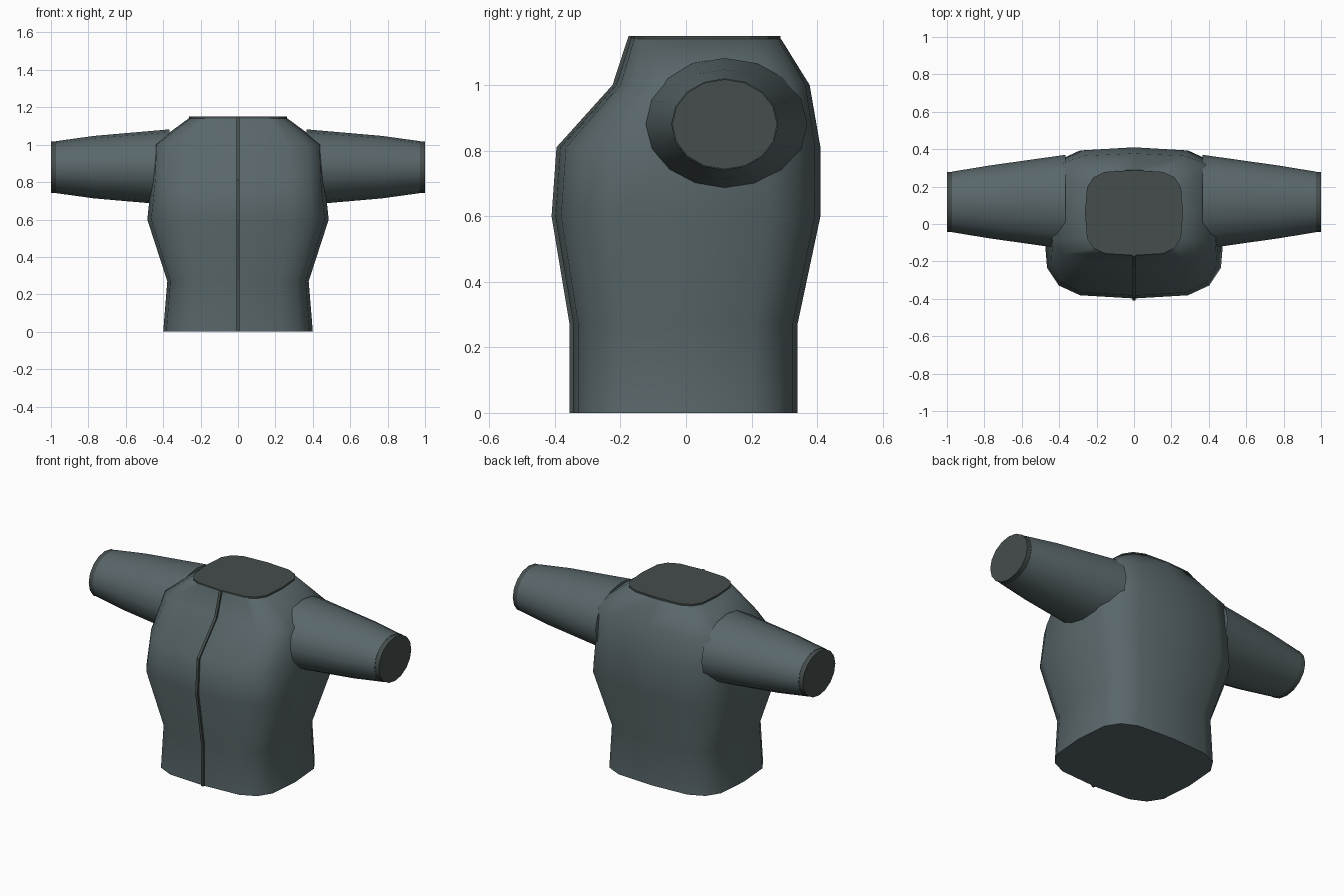
import bpy
import bmesh
from math import sin, cos, pi, radians, copysign

if "Cube" in bpy.data.objects:
    bpy.data.objects.remove(bpy.data.objects["Cube"])


def material(name, rgb):
    m = bpy.data.materials.new(name)
    m.diffuse_color = (*rgb, 1)
    m.use_nodes = True
    m.node_tree.nodes["Principled BSDF"].inputs["Base Color"].default_value = m.diffuse_color
    return m


cloth = material("slate_cloth", (0.10, 0.135, 0.145))
trim = material("dark_trim", (0.06, 0.075, 0.073))


def loft(name, rings, mat, smooth=None):
    """Skin a list of equal-length closed rings and cap both ends."""
    bm = bmesh.new()
    loops = [[bm.verts.new(p) for p in r] for r in rings]
    n = len(loops[0])
    for a, b in zip(loops, loops[1:]):
        for i in range(n):
            j = (i + 1) % n
            bm.faces.new((a[i], a[j], b[j], b[i]))
    bm.faces.new(loops[0][::-1])
    bm.faces.new(loops[-1])
    bmesh.ops.recalc_face_normals(bm, faces=bm.faces)
    me = bpy.data.meshes.new(name)
    bm.to_mesh(me)
    bm.free()
    me.materials.append(mat)
    ob = bpy.data.objects.new(name, me)
    bpy.context.collection.objects.link(ob)
    if smooth:
        bpy.ops.object.select_all(action='DESELECT')
        ob.select_set(True)
        bpy.context.view_layer.objects.active = ob
        bpy.ops.object.shade_smooth_by_angle(angle=radians(smooth))
    return ob


def power(v, e=0.54):
    return copysign(abs(v) ** e, v) if abs(v) > 1e-6 else 0.0


def torso_ring(z, w, front, back, n=16):
    """Rounded-square section (superellipse)."""
    mid, d = (front + back) / 2, (back - front) / 2
    return [(w * power(cos(2 * pi * i / n)),
             mid + d * power(sin(2 * pi * i / n)), z) for i in range(n)]


def sleeve_ring(x, ry, rz, n=16):
    return [(x, 0.118 + ry * cos(2 * pi * i / n),
             0.88 + rz * sin(2 * pi * i / n)) for i in range(n)]


# Torso: height, half width, front y, back y
sections = [(0, 0.40, -0.343, 0.34), (0.27, 0.378, -0.343, 0.34),
            (0.60, 0.485, -0.398, 0.41), (0.81, 0.462, -0.383, 0.41),
            (1.00, 0.455, -0.212, 0.377), (1.14, 0.265, -0.168, 0.29)]
loft("jacket_body", [torso_ring(*s) for s in sections], cloth, 50)

# Collar disc
loft("collar", [torso_ring(z, 0.262, -0.168, 0.288) for z in (1.135, 1.15)], trim)

# Front zip strip following the chest profile
path = [(s[0], s[2]) for s in sections[:-1]] + [(1.15, -0.163)]
loft("zip", [[(-0.008, y - 0.012, z), (0.008, y - 0.012, z),
              (0.008, y + 0.01, z), (-0.008, y + 0.01, z)] for z, y in path], trim)

# Sleeves and cuffs
for side, s in (("left", 1), ("right", -1)):
    loft(side + "_sleeve", [sleeve_ring(s * 0.365, 0.252, 0.202),
                            sleeve_ring(s * 0.77, 0.195, 0.167),
                            sleeve_ring(s * 0.972, 0.162, 0.139)], cloth, 40)
    loft(side + "_cuff", [sleeve_ring(s * 0.968, 0.16, 0.137),
                          sleeve_ring(s * 1.0, 0.16, 0.137)], trim, 40)
